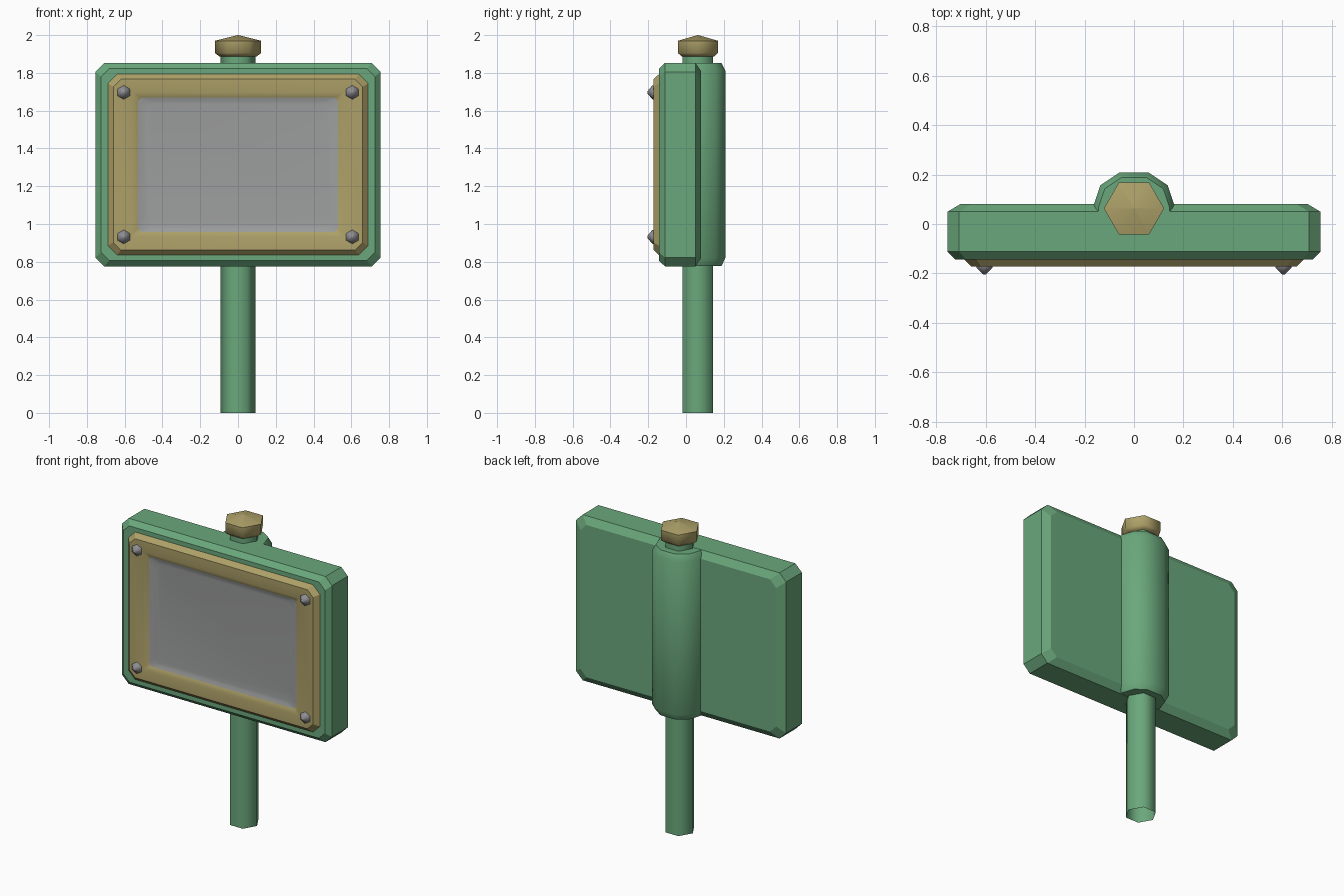
import bpy, bmesh, math

if "Cube" in bpy.data.objects:
    bpy.data.objects.remove(bpy.data.objects["Cube"])


def material(name, rgb):
    m = bpy.data.materials.new(name)
    m.diffuse_color = (*rgb, 1.0)
    m.use_nodes = True
    m.node_tree.nodes["Principled BSDF"].inputs["Base Color"].default_value = m.diffuse_color
    return m


green = material("green paint", (0.145, 0.39, 0.20))
brass = material("aged brass", (0.42, 0.355, 0.14))
grey = material("grey panel", (0.34, 0.345, 0.345))
steel = material("steel bolts", (0.27, 0.27, 0.285))


def loft(name, rings, mat, smooth=None, start=True, end=True, face_front=False):
    """Bridge a list of equal-length point rings into one mesh."""
    bm = bmesh.new()
    loops = [[bm.verts.new(p) for p in ring] for ring in rings]
    for a, b in zip(loops, loops[1:]):
        for i in range(len(a)):
            j = (i + 1) % len(a)
            bm.faces.new((a[i], a[j], b[j], b[i]))
    if start:
        bm.faces.new(loops[0][::-1])
    if end:
        bm.faces.new(loops[-1])
    bmesh.ops.recalc_face_normals(bm, faces=bm.faces)
    bm.normal_update()
    if face_front and sum(f.normal.y * f.calc_area() for f in bm.faces) > 0:
        bmesh.ops.reverse_faces(bm, faces=bm.faces)
    mesh = bpy.data.meshes.new(name)
    bm.to_mesh(mesh)
    bm.free()
    mesh.materials.append(mat)
    ob = bpy.data.objects.new(name, mesh)
    bpy.context.collection.objects.link(ob)
    if smooth:
        bpy.ops.object.select_all(action='DESELECT')
        ob.select_set(True)
        bpy.context.view_layer.objects.active = ob
        bpy.ops.object.shade_smooth_by_angle(angle=math.radians(smooth))
    return ob


CZ = 1.3145    # height of the housing's centre
AXIS_Y = 0.063  # depth of the post axis


def rect(hw, hh, r, y, n=1):
    """Upright rectangle with cut (n=1) or rounded corners."""
    pts = []
    for k, (sx, sz) in enumerate(((1, 1), (-1, 1), (-1, -1), (1, -1))):
        for i in range(n + 1):
            a = math.pi / 2 * (k + i / n)
            pts.append((sx * (hw - r) + r * math.cos(a), y,
                        CZ + sz * (hh - r) + r * math.sin(a)))
    return pts


def polygon(n, r, z):
    """Level polygon around the post axis."""
    return [(r * math.cos(math.tau * i / n), AXIS_Y + r * math.sin(math.tau * i / n), z)
            for i in range(n)]


def arch(s, z):
    """Level faceted arch that bulges out behind the housing."""
    half = [(0.168, 0.0), (0.166, 0.068), (0.136, 0.157), (0.06, 0.208)]
    pts = half + [(-x, y) for x, y in reversed(half)]
    return [(x * s, 0.05 + (y - 0.05) * s, z) for x, y in pts]


# Housing with chamfered edges and a shallow front pocket
loft("housing", [rect(0.705, 0.495, 0.045, 0.08), rect(0.755, 0.5385, 0.047, 0.05),
                 rect(0.755, 0.5385, 0.047, -0.112), rect(0.725, 0.508, 0.043, -0.143),
                 rect(0.575, 0.39, 0.02, -0.143), rect(0.575, 0.39, 0.02, -0.105)], green)

# Front frame: bevelled rim, flat face and sloped inner walls
loft("front_frame", [rect(0.69, 0.480, 0.05, -0.142), rect(0.66, 0.452, 0.04, -0.172),
                     rect(0.565, 0.382, 0.01, -0.172), rect(0.53, 0.356, 0.02, -0.157)],
     brass, smooth=30, start=False, end=False, face_front=True)

# Slightly dished panel inside the frame
loft("panel", [rect(0.53, 0.356, 0.02, -0.157, 5), rect(0.508, 0.341, 0.045, -0.151, 5),
               rect(0.485, 0.325, 0.06, -0.148, 5)],
     grey, smooth=50, start=False, face_front=True)

# Open-ended post and the faceted sleeve behind the housing
loft("post", [polygon(6, 0.093, 0), polygon(6, 0.093, 1.9)], green, smooth=65, start=False)
loft("sleeve", [arch(0.87, 0.777), arch(1, 0.82), arch(1, 1.813), arch(0.87, 1.852)],
     green, smooth=40)

# Hexagonal cap with a shallow peak
loft("cap", [polygon(6, 0.10, 1.888), polygon(6, 0.122, 1.905),
             polygon(6, 0.122, 1.97), polygon(6, 0.002, 2.0)], brass, smooth=62)

# Frame bolts
for sx, side in ((-1, "left"), (1, "right")):
    for z, level in ((0.932, "lower"), (1.697, "upper")):
        def hexagon(r, y):
            return [(sx * 0.605 + r * math.sin(math.tau * i / 6), y,
                     z + r * math.cos(math.tau * i / 6)) for i in range(6)]
        loft(f"bolt_{level}_{side}", [hexagon(0.037, -0.165), hexagon(0.037, -0.178),
                                      hexagon(0.006, -0.204)], steel, smooth=65)
